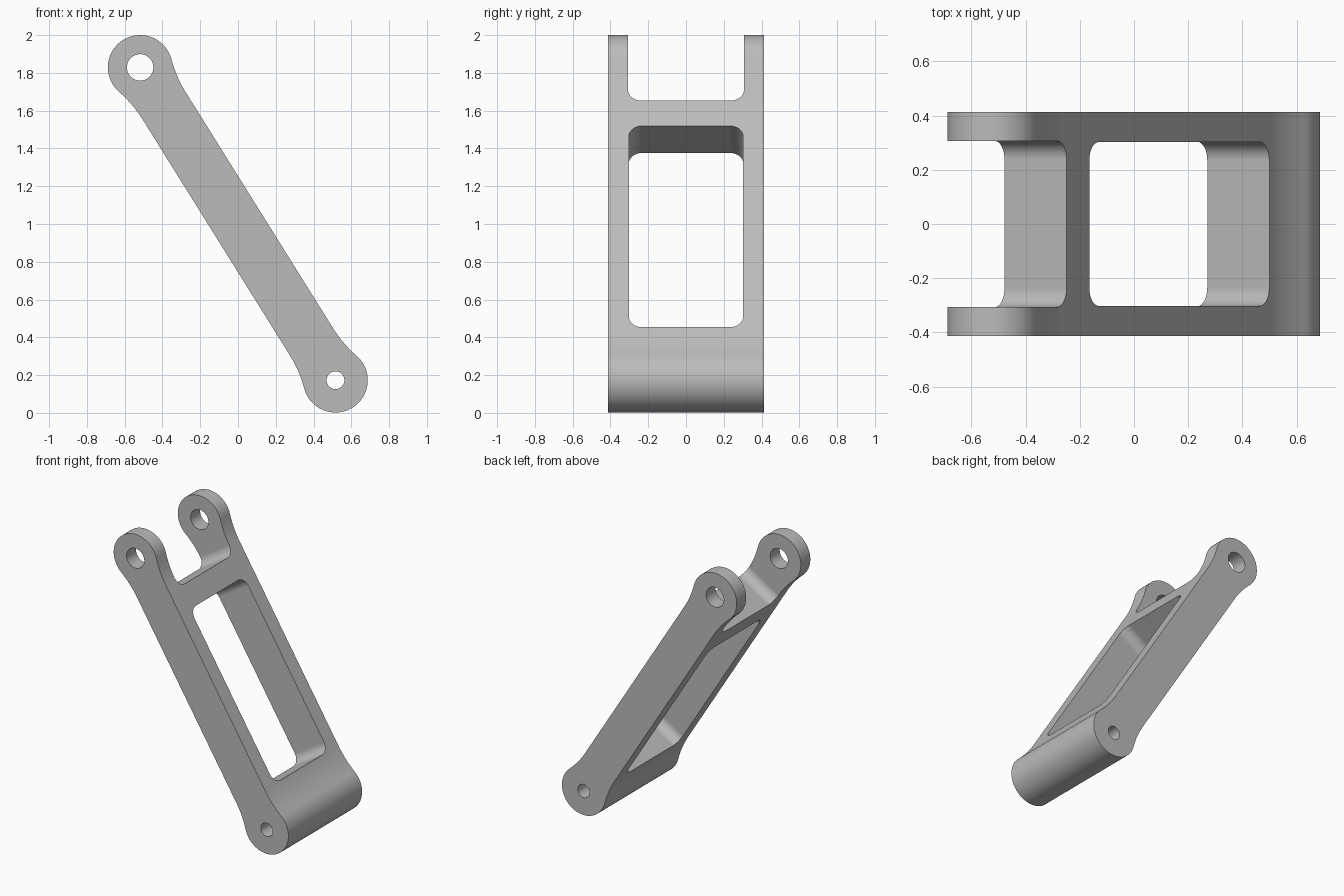
import bpy, bmesh, math
from mathutils import Matrix, Vector

cube = bpy.data.objects.get("Cube")
if cube:
    bpy.data.objects.remove(cube, do_unlink=True)

# Pin centres and link proportions
TOP = Vector((-0.518, 0, 1.829))
BOTTOM = Vector((0.516, 0, 0.173))
AXIS = BOTTOM - TOP
LENGTH = AXIS.length
HALF_DEPTH = 0.414      # half size along y
EYE = 0.171             # radius of the rounded ends
WAIST = 0.135           # half thickness of the straight bar
BLEND = 0.24            # distance from pin to blend arc centre

# Local frame: x runs from top pin to bottom pin, y is depth, z is thickness
FRAME = Matrix.Translation(TOP) @ Matrix.Rotation(math.atan2(-AXIS.z, AXIS.x), 4, "Y")

metal = bpy.data.materials.new("grey metal")
metal.use_nodes = True
metal.diffuse_color = (0.5, 0.5, 0.5, 1)
metal.node_tree.nodes["Principled BSDF"].inputs["Base Color"].default_value = (0.5, 0.5, 0.5, 1)


def arc(cx, cy, r, start, end, steps):
    """Points along an arc."""
    angles = [start + (end - start) * i / steps for i in range(steps + 1)]
    return [(cx + r * math.cos(a), cy + r * math.sin(a)) for a in angles]


def prism(name, outline, half, place):
    """Extrude an outline both ways; place maps (a, b, h) to local space."""
    bm = bmesh.new()
    low = bm.faces.new([bm.verts.new(place(a, b, -half)) for a, b in outline])
    shift = Vector(place(0, 0, half)) - Vector(place(0, 0, -half))
    top = bmesh.ops.extrude_face_region(bm, geom=[low], use_keep_orig=True)["geom"]
    bmesh.ops.translate(bm, vec=shift, verts=[v for v in top if isinstance(v, bmesh.types.BMVert)])
    bmesh.ops.recalc_face_normals(bm, faces=bm.faces)
    mesh = bpy.data.meshes.new(name)
    bm.to_mesh(mesh)
    bm.free()
    mesh.materials.append(metal)
    obj = bpy.data.objects.new(name, mesh)
    obj.matrix_world = FRAME
    bpy.context.collection.objects.link(obj)
    return obj


def sideways(a, b, h):
    return (a, h, b)


def through(a, b, h):
    return (a, b, h)


def rounded_rect(x0, x1, half_y, r):
    pts = []
    corners = [(x1 - r, half_y - r), (x0 + r, half_y - r), (x0 + r, r - half_y), (x1 - r, r - half_y)]
    for k, (cx, cy) in enumerate(corners):
        pts += arc(cx, cy, r, k * math.pi / 2, (k + 1) * math.pi / 2, 8)
    return pts


# Side outline: one quarter of the bar, mirrored to the whole
fillet = (BLEND ** 2 / (EYE - WAIST) - EYE - WAIST) / 2
meet = math.atan2(WAIST + fillet, BLEND)
quarter = arc(0, 0, EYE, math.pi, meet, 24)
quarter += arc(BLEND, WAIST + fillet, fillet, meet + math.pi, 1.5 * math.pi, 8)[1:]
upper = quarter + [(LENGTH - a, b) for a, b in reversed(quarter)]
lower = [(a, -b) for a, b in reversed(upper[1:-1])]
link = prism("link_arm", upper + lower, HALF_DEPTH, sideways)

# Openings: fork slot, central window and the two pin holes
turn = 2 * math.pi
cutters = [
    prism("fork_slot_cutter", rounded_rect(-0.6, 0.291, 0.307, 0.068), 0.5, through),
    prism("window_cutter", rounded_rect(0.45, 1.705, 0.303, 0.068), 0.5, through),
    prism("top_hole_cutter", arc(0, 0, 0.07, 0, turn, 40)[:-1], 0.6, sideways),
    prism("bottom_hole_cutter", arc(LENGTH, 0, 0.047, 0, turn, 40)[:-1], 0.6, sideways),
]
for cutter in cutters:
    cutter.hide_render = True
    mod = link.modifiers.new(cutter.name, "BOOLEAN")
    mod.operation = "DIFFERENCE"
    mod.solver = "EXACT"
    mod.object = cutter

# Bake the cuts and drop the cutters
bpy.context.view_layer.update()
baked = bpy.data.meshes.new_from_object(link.evaluated_get(bpy.context.evaluated_depsgraph_get()))
link.modifiers.clear()
link.data = baked
for cutter in cutters:
    bpy.data.objects.remove(cutter, do_unlink=True)

# Smooth curves with crisp edges and flat faces
bpy.ops.object.select_all(action="DESELECT")
link.select_set(True)
bpy.context.view_layer.objects.active = link
bpy.ops.object.shade_smooth_by_angle(angle=math.radians(30))
weighted = link.modifiers.new("even_normals", "WEIGHTED_NORMAL")
weighted.keep_sharp = True
